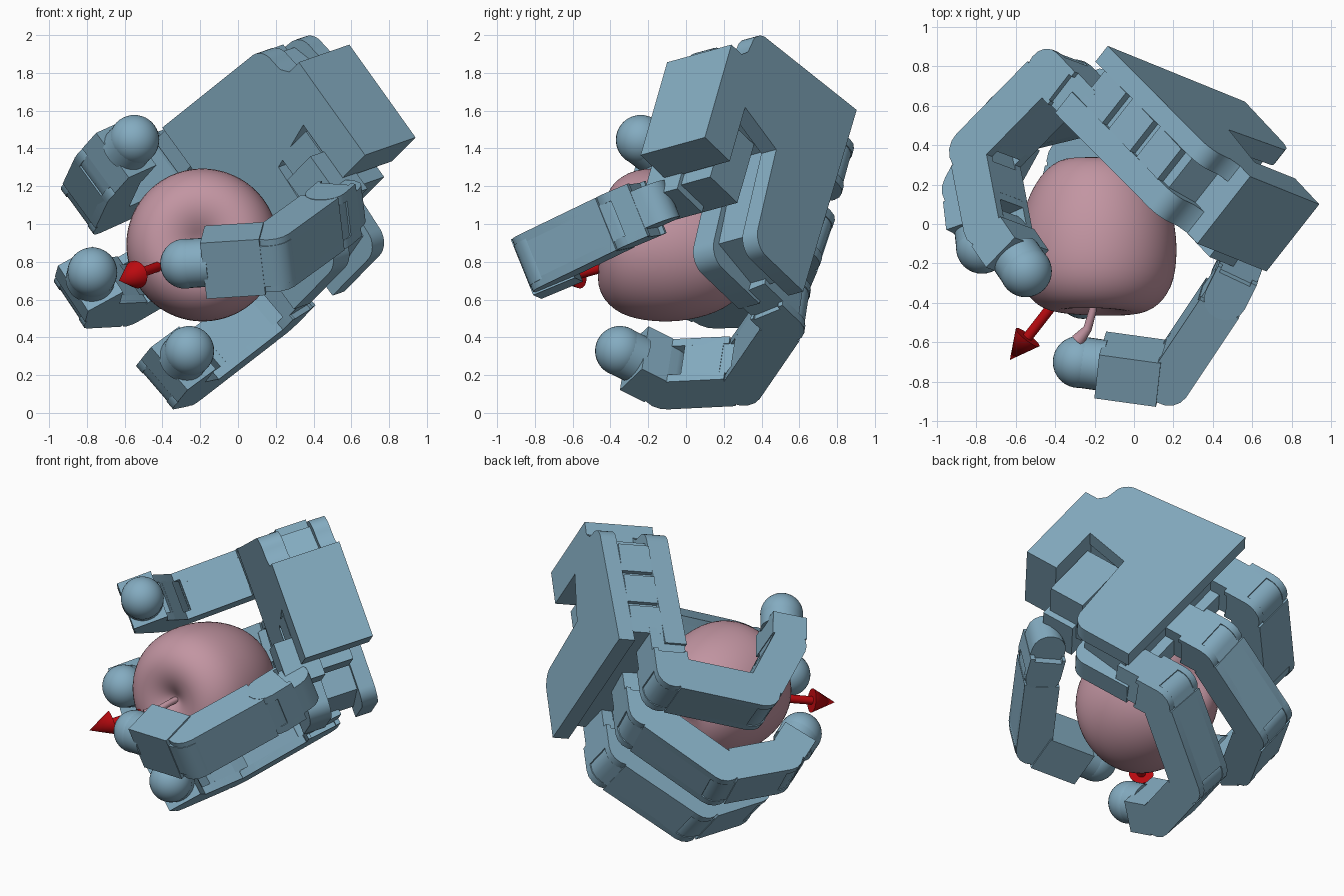
import bpy, bmesh
from math import sin, cos, acos, atan2, pi, radians, hypot
from mathutils import Vector, Matrix

if "Cube" in bpy.data.objects:
    bpy.data.objects.remove(bpy.data.objects["Cube"])

# Hand frame: A across the palm, B out of the palm, C towards the fingers
A = Vector((0.566, -0.227, -0.793)).normalized()
C = Vector((-0.562, 0.599, -0.572))
C = (C - A * C.dot(A)).normalized()
B = C.cross(A)
O = Vector((0.0, 0.535, 1.035))


def hand(a, b, c):
    return O + A * a + B * b + C * c


def material(name, rgb):
    m = bpy.data.materials.new(name)
    m.diffuse_color = (*rgb, 1)
    m.use_nodes = True
    m.node_tree.nodes["Principled BSDF"].inputs["Base Color"].default_value = m.diffuse_color
    return m


BLUE = material("blue_grey", (0.23, 0.41, 0.53))
PINK = material("pink", (0.54, 0.30, 0.36))
RED = material("red", (0.5, 0.003, 0.005))


def finish(name, bm, mat, smooth=True):
    bmesh.ops.recalc_face_normals(bm, faces=bm.faces)
    me = bpy.data.meshes.new(name)
    bm.to_mesh(me)
    bm.free()
    ob = bpy.data.objects.new(name, me)
    bpy.context.collection.objects.link(ob)
    me.materials.append(mat)
    if smooth:
        bpy.context.view_layer.objects.active = ob
        ob.select_set(True)
        bpy.ops.object.shade_smooth_by_angle(angle=radians(35))
        ob.select_set(False)
    return ob


def prism(name, pts, origin, u, v, w, w0, w1):
    """Extrude a flat outline (in u, v) along w."""
    bm = bmesh.new()
    f = bm.faces.new([bm.verts.new(origin + u * p + v * q + w * w0) for p, q in pts])
    new = bmesh.ops.extrude_face_region(bm, geom=[f])["geom"]
    bmesh.ops.translate(bm, verts=[e for e in new if isinstance(e, bmesh.types.BMVert)],
                        vec=w * (w1 - w0))
    bmesh.ops.remove_doubles(bm, verts=bm.verts, dist=1e-5)
    return finish(name, bm, BLUE)


def palm_part(name, pts, b0, b1):
    return prism(name, pts, O, A, C, B, b0, b1)


def rect(x0, x1, y0, y1):
    return [(x0, y0), (x1, y0), (x1, y1), (x0, y1)]


def arc(x, y, r, d0, d1, n=8):
    return [(x + r * cos(radians(d0 + (d1 - d0) * i / n)),
             y + r * sin(radians(d0 + (d1 - d0) * i / n))) for i in range(n + 1)]


def rod(name, p, q, r0, r1, mat):
    d = q - p
    bm = bmesh.new()
    bmesh.ops.create_cone(bm, cap_ends=True, segments=32, radius1=r0, radius2=r1, depth=d.length)
    bm.transform(Matrix.Translation((p + q) / 2) @ d.to_track_quat('Z', 'Y').to_matrix().to_4x4())
    return finish(name, bm, mat)


# Palm: back and front shells with an inset core between them
outline = ([(-0.61, -0.03)] + arc(-0.435, -0.79, 0.1, 180, 270)
           + [(-0.37, -0.90), (-0.325, -0.94), (-0.325, -1.03), (0.295, -1.03), (0.295, -0.81),
              (-0.065, -0.81), (0.0, -0.51)]
           + arc(0.50, -0.37, 0.11, -85, 0) + [(0.61, -0.04)])
palm_part("palm_back", outline, -0.323, -0.22)
palm_part("palm_front", outline, -0.02, 0.12)
core = [(-0.57, -0.1), (-0.50, -0.80), (-0.325, -0.86), (-0.325, -1.03), (0.295, -1.03), (0.295, -0.81),
        (-0.08, -0.81), (-0.03, -0.49), (0.50, -0.44), (0.55, -0.1)]
palm_part("palm_core", core, -0.22, -0.02)
# Servo covers on the open edge of the palm
for i, c in enumerate((-0.10, -0.33, -0.56)):
    palm_part(f"palm_cover_{i}", rect(-0.595 + 0.02 * i, -0.45, c - 0.19, c), -0.22, -0.02)


# A link: rounded tongue at its start, forked cheeks and back shell at its end
def link(name, p, q, axis, w=0.30, t=0.22):
    d = q - p
    L = d.length
    d = d.normalized()
    n = axis.cross(d).normalized()
    r = t / 2
    prism(name + "_core", arc(0, 0, r * 0.95, 90, 270) + rect(0, L - 0.11, -r, r)[1:3],
          p, d, n, axis, -w / 2 + 0.045, w / 2 - 0.045)
    cheek = [(0.07, r), (0.07, -r)] + arc(L, 0, r, -90, 90)
    for s, k in ((-1, "a"), (1, "b")):
        prism(f"{name}_cheek_{k}", cheek, p, d, n, axis * s, w / 2 - 0.05, w / 2)
    # Shell over the outside of the bend, lid on the inside
    prism(name + "_shell", rect(0.05, L - 0.02, -r, -r + 0.03), p, d, n, axis, -w / 2, w / 2)
    prism(name + "_lid", rect(0.1, L - 0.15, r - 0.02, r), p, d, n, axis, -w / 2, w / 2)


def tip_link(name, p, q, axis, end, w=0.30, t=0.22):
    """Last link: box, collar and round fingertip."""
    d = (q - p).normalized()
    L = (q - p).length
    n = axis.cross(d).normalized()
    r = t / 2
    prism(name + "_core", arc(0, 0, r * 0.95, 90, 270) + rect(0, L - end - 0.03, -r, r)[1:3],
          p, d, n, axis, -w / 2 + 0.045, w / 2 - 0.045)
    prism(name + "_box", rect(0.05, L - end, -r, r), p, d, n, axis, -w / 2, w / 2)
    rod(name + "_collar", q - d * (end + 0.02), q, 0.13, 0.13, BLUE)
    bm = bmesh.new()
    bmesh.ops.create_uvsphere(bm, u_segments=32, v_segments=20, radius=0.132)
    bm.transform(Matrix.Translation(q))
    finish(name + "_pad", bm, BLUE)


# Fingers: first joint angle is given, the rest is solved to reach the tip
L1, L2, L3 = 0.59, 0.42, 0.295


def finger(name, a0, tip, first):
    da, db, tc = tip[0] - a0, tip[1], tip[2]
    h = (A * da + B * db).normalized()
    axis = C.cross(h)
    base = hand(a0, 0, 0)
    at = lambda p: base + h * p[0] + C * p[1]
    f = radians(first)
    j1 = (0, 0.18)
    j2 = (L1 * sin(f), 0.18 + L1 * cos(f))
    du, dv = hypot(da, db) - j2[0], tc - j2[1]
    D = min(hypot(du, dv), L2 + L3 - 0.004)
    mid = atan2(du, dv) - acos((L2 * L2 + D * D - L3 * L3) / (2 * L2 * D))
    end = mid + pi - acos((L2 * L2 + L3 * L3 - D * D) / (2 * L2 * L3))
    j3 = (j2[0] + L2 * sin(mid), j2[1] + L2 * cos(mid))
    j4 = (j3[0] + L3 * sin(end), j3[1] + L3 * cos(end))
    # Swivel housing at the palm
    prism(name + "_swivel", rect(-0.12, 0.12, -0.11, 0.11), base, axis, h, C, -0.14, 0.07)
    link(name + "_root", at((0, -0.03)), at(j1), axis)
    link(name + "_lower", at(j1), at(j2), axis)
    link(name + "_middle", at(j2), at(j3), axis)
    tip_link(name + "_end", at(j3), at(j4), axis, 0.09)


finger("upper_finger", -0.474, (-0.46, 0.84, -0.39), 82)
finger("middle_finger", 0.0, (-0.057, 1.031, 0.207), 51)
finger("lower_finger", 0.474, (0.615, 0.985, 0.02), 60)

# Thumb: motor housing in the palm cut-out, then three links
palm_part("thumb_motor", rect(-0.03, 0.36, -0.80, -0.56), -0.20, 0.12)
T1, T2 = Vector((0.55, -0.19, 1.09)), Vector((0.48, -0.33, 1.03))
T3, T4 = Vector((0.19, -0.765, 0.82)), Vector((-0.28, -0.70, 0.79))
hinge = (T3 - T2).cross(T4 - T3).normalized()
palm_part("thumb_bracket", rect(0.12, 0.40, -0.82, -0.60), 0.0, 0.24)
link("thumb_root", T1 + (T1 - T2) * 0.15, T2, hinge)
link("thumb_lower", T2, T3, hinge)
tip_link("thumb_end", T3, T4, hinge, 0.11, w=0.32, t=0.24)

# Apple: revolved profile, axis facing the front
profile = [(0, -0.33), (0.07, -0.36), (0.18, -0.40), (0.31, -0.30), (0.39, -0.1), (0.412, 0.08),
           (0.395, 0.26), (0.30, 0.375), (0.19, 0.40), (0.10, 0.375), (0.04, 0.335), (0, 0.315)]
bm = bmesh.new()
vs = [bm.verts.new((r, 0, z)) for r, z in profile]
es = [bm.edges.new(e) for e in zip(vs, vs[1:])]
bmesh.ops.spin(bm, geom=vs + es, axis=(0, 0, 1), cent=(0, 0, 0), steps=32, angle=2 * pi)
bmesh.ops.remove_doubles(bm, verts=bm.verts, dist=1e-4)
centre = Vector((-0.185, -0.055, 0.88))
axis = Vector((-0.03, -1, 0.10))
bm.transform(Matrix.Translation(centre) @ axis.to_track_quat('Z', 'Y').to_matrix().to_4x4())
for f in bm.faces:
    f.smooth = True
apple = finish("apple", bm, PINK, smooth=False)
sub = apple.modifiers.new("round", 'SUBSURF')
sub.levels = sub.render_levels = 2

# Bent stem
cu = bpy.data.curves.new("stem", 'CURVE')
cu.dimensions = '3D'
cu.bevel_depth = 0.022
cu.use_fill_caps = True
sp = cu.splines.new('POLY')
stem = [(-0.20, -0.33, 0.90), (-0.21, -0.44, 0.90), (-0.235, -0.53, 0.88), (-0.285, -0.59, 0.86)]
sp.points.add(len(stem) - 1)
for pt, co, rad in zip(sp.points, stem, (0.9, 0.9, 1.0, 1.6)):
    pt.co, pt.radius = (*co, 1), rad
cu.materials.append(PINK)
bpy.context.collection.objects.link(bpy.data.objects.new("stem", cu))

# Red arrow out of the apple
tip = Vector((-0.63, -0.69, 0.70))
d = (tip - Vector((-0.24, -0.19, 0.84))).normalized()
rod("arrow_shaft", tip - d * 0.6, tip - d * 0.14, 0.026, 0.026, RED)
rod("arrow_head", tip - d * 0.15, tip, 0.075, 0.0, RED)
